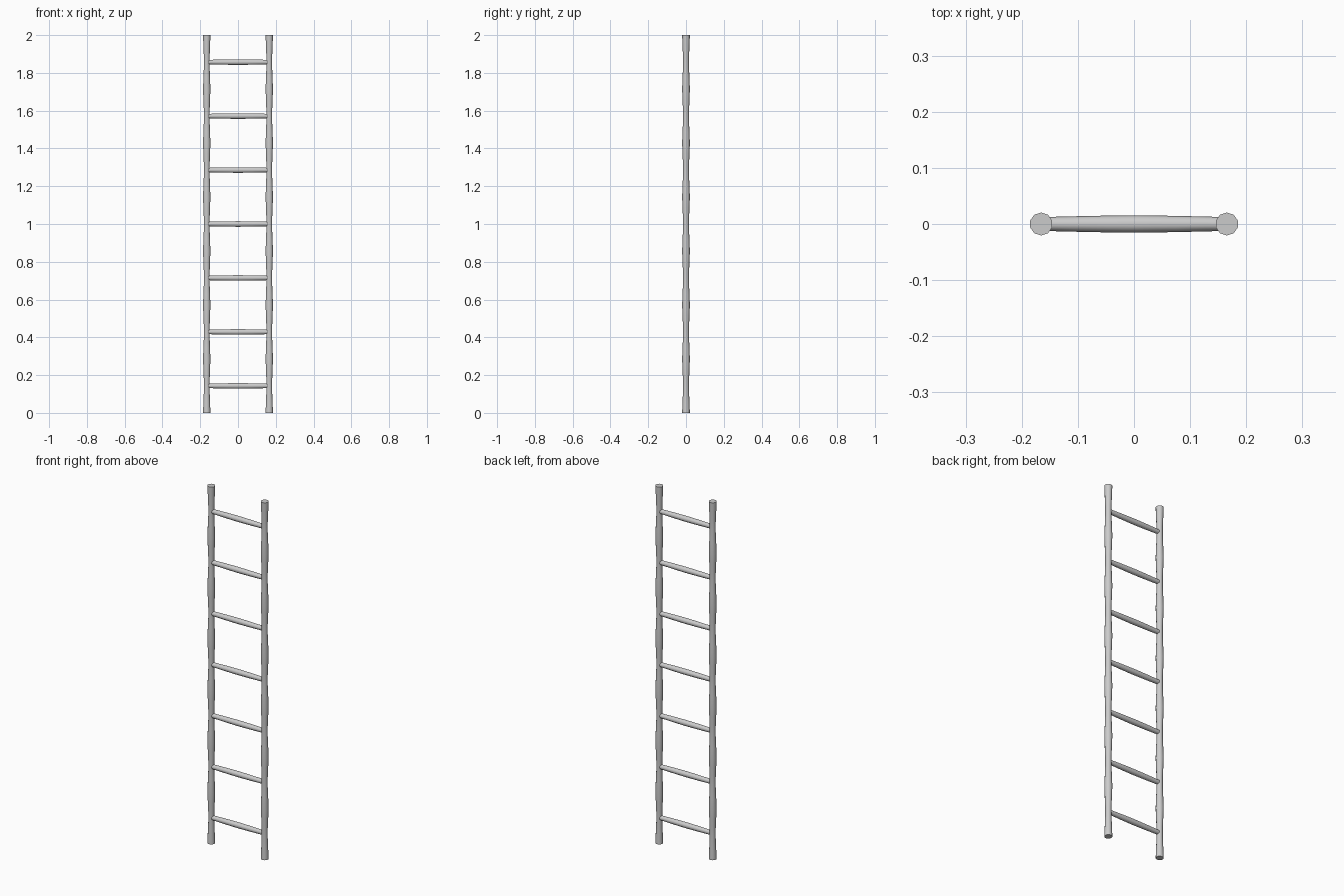
import bpy, bmesh, math
from mathutils import Matrix

if "Cube" in bpy.data.objects:
    bpy.data.objects.remove(bpy.data.objects["Cube"])

SEG = 2 / 7          # height of one rail section
RAIL_X = 0.1655


def turned(name, profile, sides, matrix):
    """Capped lathe around local z from (radius, z) points."""
    bm = bmesh.new()
    rings = []
    for r, z in profile:
        rings.append([bm.verts.new((r * math.cos(a), r * math.sin(a), z))
                      for a in (math.pi / 2 + 2 * math.pi * i / sides for i in range(sides))])
    for low, high in zip(rings, rings[1:]):
        for i in range(sides):
            j = (i + 1) % sides
            bm.faces.new((low[i], low[j], high[j], high[i]))
    bm.faces.new(rings[0][::-1])
    bm.faces.new(rings[-1])
    bm.transform(matrix)
    mesh = bpy.data.meshes.new(name)
    bm.to_mesh(mesh)
    bm.free()
    obj = bpy.data.objects.new(name, mesh)
    bpy.context.collection.objects.link(obj)
    bpy.context.view_layer.objects.active = obj
    obj.select_set(True)
    bpy.ops.object.shade_smooth_by_angle(angle=math.radians(50))
    obj.select_set(False)
    return obj


# Waisted bamboo sections, stacked into two rails
section = [(0.0205, 0), (0.0185, 0.2 * SEG), (0.016, 0.4 * SEG),
           (0.016, 0.6 * SEG), (0.0185, 0.8 * SEG), (0.0205, SEG)]
rail_profile = section[:1]
for k in range(7):
    rail_profile += [(r, z + k * SEG) for r, z in section[1:]]
for side, label in ((-1, "left_rail"), (1, "right_rail")):
    turned(label, rail_profile, 10, Matrix.Translation((side * RAIL_X, 0, 0)))

# Rungs, slightly thicker in the middle, one per section
rung_profile = [(0.0125, -0.156), (0.0145, -0.075), (0.0155, 0),
                (0.0145, 0.075), (0.0125, 0.156)]
for k in range(7):
    place = Matrix.Translation((0, 0, (k + 0.5) * SEG)) @ Matrix.Rotation(math.pi / 2, 4, 'Y')
    turned(f"rung_{k + 1}", rung_profile, 10, place)
